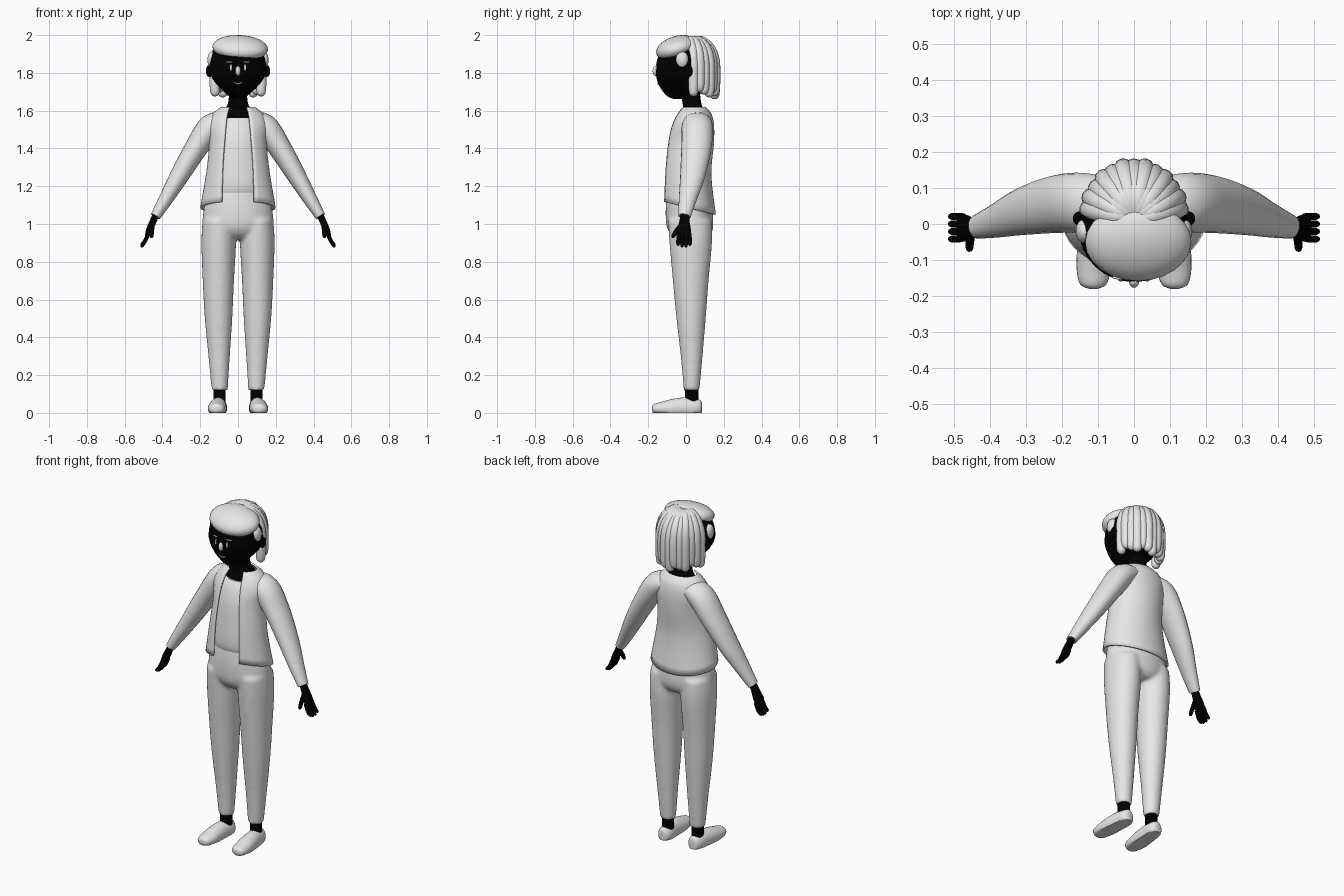
import bpy, bmesh, math
from mathutils import Vector, Matrix, Euler

if "Cube" in bpy.data.objects:
    bpy.data.objects.remove(bpy.data.objects["Cube"])

X, Y, Z = Vector((1, 0, 0)), Vector((0, 1, 0)), Vector((0, 0, 1))


def material(name, value):
    m = bpy.data.materials.new(name)
    m.use_nodes = True
    colour = (value, value, value, 1)
    m.diffuse_color = colour
    m.node_tree.nodes["Principled BSDF"].inputs["Base Color"].default_value = colour
    return m


GREY = material("light grey", 0.8)
BLACK = material("black", 0.0)


def smooth_rows(rows, steps=4):
    """Catmull-Rom interpolation of rows of numbers."""
    out = []
    last = len(rows) - 1
    for i in range(last):
        a, b, c, d = (rows[min(max(k, 0), last)] for k in (i - 1, i, i + 1, i + 2))
        for s in range(steps):
            t = s / steps
            out.append([0.5 * (2 * q + (r - p) * t + (2 * p - 5 * q + 4 * r - w) * t * t
                               + (3 * q - p - 3 * r + w) * t ** 3)
                        for p, q, r, w in zip(a, b, c, d)])
    return out + [list(rows[-1])]


def tube(bm, rows, ref=Y, axis=None, sides=20):
    """Loft ellipses; each row is x, y, z, width radius, depth radius (along ref)."""
    rows = smooth_rows(rows)
    rings = []
    for i, (x, y, z, ru, rv) in enumerate(rows):
        a, b = rows[max(i - 1, 0)], rows[min(i + 1, len(rows) - 1)]
        t = axis or (Vector(b[:3]) - Vector(a[:3])).normalized()
        v = (ref - t * ref.dot(t)).normalized()
        u = v.cross(t)
        ring = []
        for k in range(sides):
            ang = math.tau * k / sides
            ring.append(bm.verts.new(Vector((x, y, z)) + u * ru * math.cos(ang) + v * rv * math.sin(ang)))
        rings.append(ring)
    for r, q in zip(rings, rings[1:]):
        for k in range(sides):
            n = (k + 1) % sides
            bm.faces.new((r[k], r[n], q[n], q[k]))
    bm.faces.new(rings[0])
    bm.faces.new(rings[-1])


def stack(bm, rows, x=0, sides=32):
    """Horizontal sections; each row is z, centre y, x radius, y radius."""
    tube(bm, [(x, cy, z, rx, ry) for z, cy, rx, ry in rows], Y, Z, sides)


def ball(bm, centre, radii, rot=(0, 0, 0)):
    bmesh.ops.create_uvsphere(bm, u_segments=24, v_segments=14, radius=1,
                              matrix=Matrix.LocRotScale(Vector(centre), Euler(rot), Vector(radii)))


def finish(bm, name, mat):
    bmesh.ops.recalc_face_normals(bm, faces=bm.faces)
    mesh = bpy.data.meshes.new(name)
    bm.to_mesh(mesh)
    bm.free()
    mesh.materials.append(mat)
    mesh.shade_smooth()
    mesh.set_sharp_from_angle(angle=math.radians(50))
    ob = bpy.data.objects.new(name, mesh)
    bpy.context.collection.objects.link(ob)
    return ob


# Trousers: hips and both legs blended into one skin
bm = bmesh.new()
stack(bm, [(1.2, .01, .15, .105), (1.1, .015, .178, .122), (1.0, .02, .188, .125),
           (.95, .025, .165, .11), (.92, .03, .08, .08)])
for s in (-1, 1):
    tube(bm, [(s * x, y, z, rx, ry) for z, x, y, rx, ry in (
        (1.02, .1, .02, .088, .115), (.9, .102, .025, .092, .113), (.7, .104, .025, .083, .095),
        (.5, .103, .027, .073, .078), (.3, .1, .03, .057, .058), (.12, .097, .03, .043, .042))], Y, Z, 28)
trousers = finish(bm, "trousers", GREY)
remesh = trousers.modifiers.new("blend", "REMESH")
remesh.mode = "VOXEL"
remesh.voxel_size = 0.011
remesh.use_smooth_shade = True
relax = trousers.modifiers.new("relax", "SMOOTH")
relax.iterations = 5

# Shirt under the jacket
bm = bmesh.new()
stack(bm, [(1.165, .01, .158, .114), (1.2, .01, .158, .121), (1.28, .005, .15, .113),
           (1.43, .02, .137, .112), (1.52, .034, .135, .098), (1.56, .04, .105, .078)])
finish(bm, "shirt", GREY)

# Open jacket: z, centre y, x radius, y radius, half width of the opening
jacket_rows = [(1.085, .014, .195, .139, .085), (1.28, .005, .162, .124, .08),
               (1.43, .02, .148, .122, .07), (1.52, .034, .158, .11, .062),
               (1.58, .042, .13, .09, .055), (1.615, .04, .088, .062, .045)]
bm = bmesh.new()
grid = []
for z, cy, rx, ry, gap in smooth_rows(jacket_rows):
    start = math.asin(gap / rx)
    line = []
    for k in range(41):
        a = start + (math.tau - 2 * start) * k / 40
        hem = .035 * math.cos(a) * (1.615 - z) / .53
        line.append(bm.verts.new((rx * math.sin(a), cy - ry * math.cos(a), z + hem)))
    grid.append(line)
for r, q in zip(grid, grid[1:]):
    for k in range(40):
        bm.faces.new((r[k], r[k + 1], q[k + 1], q[k]))
jacket = finish(bm, "jacket", GREY)
thick = jacket.modifiers.new("thickness", "SOLIDIFY")
thick.thickness = 0.01
thick.offset = 0

# Neck and upper chest
bm = bmesh.new()
stack(bm, [(1.5, .03, .1, .075), (1.56, .038, .095, .068), (1.6, .04, .08, .056),
           (1.63, .033, .056, .05), (1.68, .025, .048, .05), (1.73, .02, .05, .05)])
finish(bm, "neck", BLACK)

# Head and ears
bm = bmesh.new()
stack(bm, [(1.662, -.035, .02, .03), (1.675, -.03, .045, .067), (1.705, -.02, .08, .105),
           (1.745, -.015, .118, .133), (1.79, -.015, .146, .144), (1.83, -.015, .153, .145),
           (1.89, -.01, .145, .135), (1.94, -.005, .11, .1), (1.965, 0, .05, .05), (1.97, 0, .01, .01)])
for s in (-1, 1):
    ball(bm, (s * .152, .015, 1.81), (.018, .02, .032))
finish(bm, "head", BLACK)

# Facial features
bm = bmesh.new()
ball(bm, (0, -.16, 1.81), (.014, .017, .026))
finish(bm, "nose", GREY)
for s, side in ((-1, "right"), (1, "left")):
    bm = bmesh.new()
    ball(bm, (s * .037, -.156, 1.828), (.006, .004, .018))
    finish(bm, side + "_eye", GREY)
    bm = bmesh.new()
    ball(bm, (s * .045, -.15, 1.857), (.018, .004, .004), (0, 0, s * .15))
    finish(bm, side + "_eyebrow", GREY)
bm = bmesh.new()
tube(bm, [(-.02, -.147, 1.75, .003, .003), (0, -.148, 1.742, .004, .004), (.02, -.147, 1.75, .003, .003)], Z, None, 8)
finish(bm, "mouth", GREY)

# Hair: scalp, swept fringe and side tufts
bm = bmesh.new()
ball(bm, (0, .035, 1.85), (.125, .115, .13))
finish(bm, "scalp_hair", GREY)
bm = bmesh.new()
ball(bm, (.012, -.05, 1.932), (.148, .112, .062), (.3, .06, 0))
finish(bm, "fringe", GREY)
bm = bmesh.new()
for s in (-1, 1):
    ball(bm, (s * .138, -.02, 1.868), (.024, .034, .045))
finish(bm, "side_tufts", GREY)

# Hair: thick locks fanning from the crown down the back
bm = bmesh.new()
count = 13
for i in range(count):
    a = math.radians(-78 + 156 * i / (count - 1))
    d = Vector((math.sin(a) * .88, math.cos(a), 0))
    end = 1.665 + .012 * (i % 3) + .015 * abs(math.sin(a))
    out = .004 * (i % 2)
    path = [(.0, 1.965, .016), (.06, 1.972, .025), (.112, 1.935, .028), (.14, 1.87, .028),
            (.145, 1.77, .027), (.142, end + .02, .025), (.142, end, .014), (.142, end - .004, .003)]
    tube(bm, [(d.x * (r + out), d.y * (r + out) + .01, z, w, w) for r, z, w in path],
         Vector((d.y, -d.x, 0)), None, 12)
finish(bm, "hair_locks", GREY)

for s, side in ((-1, "right"), (1, "left")):
    # Sleeve
    bm = bmesh.new()
    tube(bm, [(s * x, y, z, ru, rv) for x, y, z, ru, rv in (
        (.06, .06, 1.545, .045, .065), (.14, .06, 1.517, .068, .082), (.22, .055, 1.405, .061, .08),
        (.31, .035, 1.255, .05, .066), (.38, .01, 1.135, .038, .048), (.437, -.008, 1.04, .027, .033))])
    finish(bm, side + "_sleeve", GREY)
    # Hand
    bm = bmesh.new()
    tube(bm, [(s * .425, -.006, 1.065, .02, .024), (s * .447, -.008, 1.02, .018, .026),
              (s * .468, -.01, .97, .018, .036), (s * .482, -.01, .935, .012, .033)])
    for k in range(4):
        y = -.038 + .019 * k
        tip = .872 + .008 * abs(k - 1.5)
        tube(bm, [(s * .474, y, .95, .011, .011), (s * .492, y * 1.1, .91, .0105, .0105),
                  (s * .508, y * 1.1, tip + .008, .009, .009), (s * .511, y * 1.1, tip, .003, .003)], Y, None, 10)
    tube(bm, [(s * .452, -.02, 1.0, .013, .013), (s * .456, -.05, .965, .012, .012),
              (s * .457, -.068, .935, .01, .01), (s * .457, -.072, .926, .003, .003)], X, None, 10)
    finish(bm, side + "_hand", BLACK)
    # Ankle
    bm = bmesh.new()
    stack(bm, [(.05, .03, .033, .035), (.14, .03, .033, .035)], s * .098)
    finish(bm, side + "_ankle", BLACK)
    # Shoe with a flat sole
    bm = bmesh.new()
    tube(bm, [(s * x, y, z, ru, rv) for x, y, z, ru, rv in (
        (.113, -.18, .022, .012, .012), (.113, -.168, .022, .036, .026), (.112, -.13, .022, .047, .036),
        (.109, -.07, .024, .049, .05), (.104, 0, .026, .045, .056), (.1, .05, .026, .042, .048),
        (.1, .076, .026, .03, .042), (.1, .084, .026, .014, .03))], Z, Y, 24)
    for v in bm.verts:
        v.co.z = max(v.co.z, 0)
    finish(bm, side + "_shoe", GREY)
